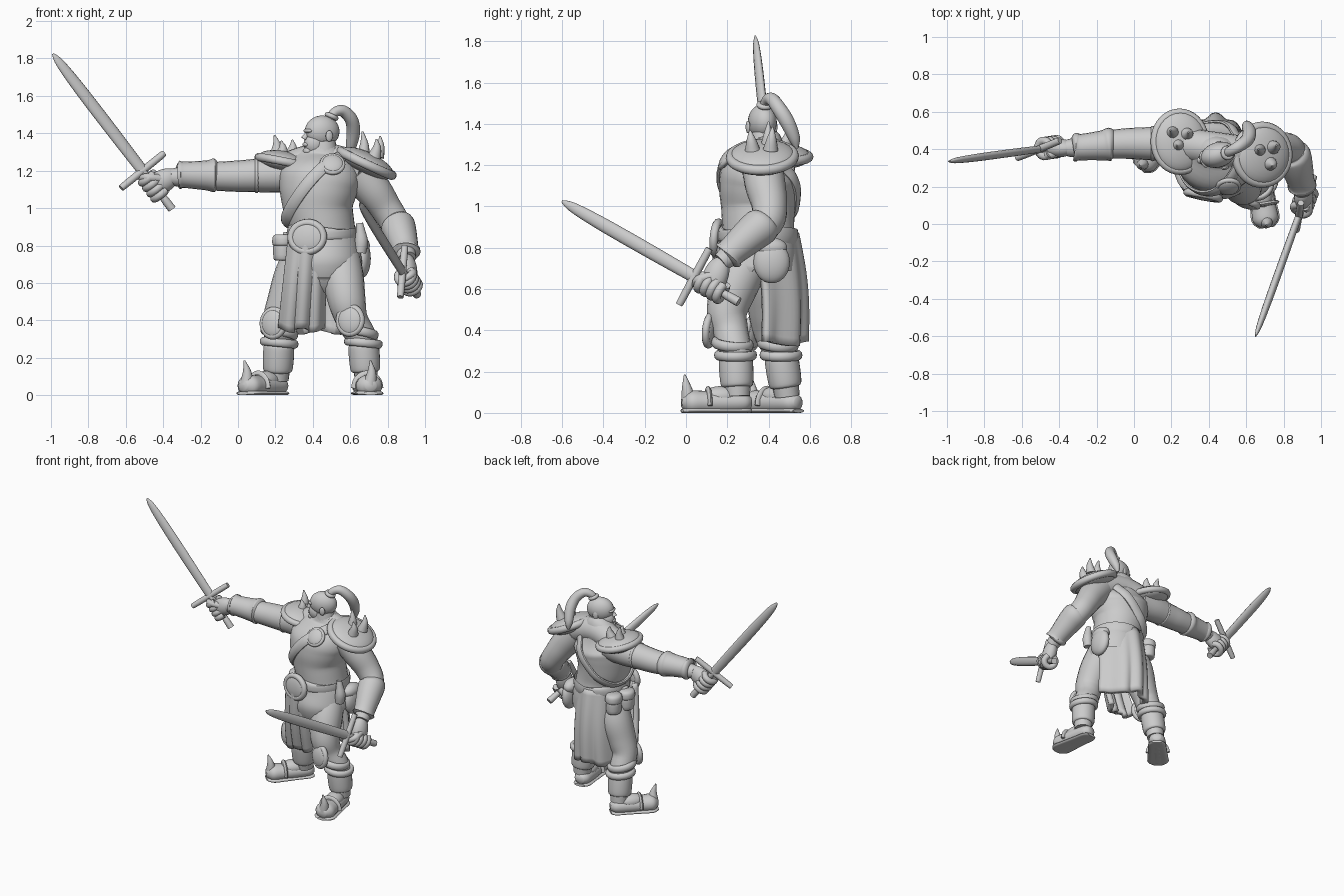
import bpy, bmesh, math
from mathutils import Vector, Matrix
from mathutils.bvhtree import BVHTree

cube = bpy.data.objects.get("Cube")
if cube:
    bpy.data.objects.remove(cube)

grey = bpy.data.materials.new("stone_grey")
grey.use_nodes = True
COLOR = (0.6, 0.6, 0.6, 1)
grey.diffuse_color = COLOR
grey.node_tree.nodes["Principled BSDF"].inputs["Base Color"].default_value = COLOR


def finish(name, bm):
    bmesh.ops.recalc_face_normals(bm, faces=bm.faces)
    mesh = bpy.data.meshes.new(name)
    bm.to_mesh(mesh)
    bm.free()
    for p in mesh.polygons:
        p.use_smooth = True
    mesh.set_sharp_from_angle(angle=math.radians(50))
    mesh.materials.append(grey)
    obj = bpy.data.objects.new(name, mesh)
    bpy.context.collection.objects.link(obj)
    return obj


def limb(name, pts, ref=(1, 0.1, 0.05), k=1, sides=20, steps=5, closed=False, hub=None, floor=False):
    """Smooth sweep through (x, y, z, radius[, depth ratio]) points."""
    P = [Vector(tuple(p) + (k,) * (5 - len(p))) for p in pts]
    n = len(P)
    get = (lambda i: P[i % n]) if closed else (lambda i: P[max(0, min(n - 1, i))])
    path = []
    for i in range(n if closed else n - 1):
        a, b, c, d = (get(i + j) for j in (-1, 0, 1, 2))
        for s in range(steps):
            t = s / steps
            path.append(0.5 * (2 * b + (c - a) * t + (2 * a - 5 * b + 4 * c - d) * t * t
                               + (3 * b - a - 3 * c + d) * t ** 3))
    if not closed:
        path.append(P[-1])
    m = len(path)
    pos = [Vector(q[:3]) for q in path]
    bm = bmesh.new()
    rings = []
    for i, q in enumerate(path):
        lo, hi = ((i - 1) % m, (i + 1) % m) if closed else (max(i - 1, 0), min(i + 1, m - 1))
        t = (pos[hi] - pos[lo]).normalized()
        u = pos[i] - Vector(hub) if hub else Vector(ref)
        u = (u - t * u.dot(t)).normalized()
        v = t.cross(u)
        ring = []
        for j in range(sides):
            a = math.tau * j / sides
            co = pos[i] + q[3] * (u * math.cos(a) + v * math.sin(a) * q[4])
            if floor:
                co.z = max(co.z, 0)
            ring.append(bm.verts.new(co))
        rings.append(ring)
    for i in range(m if closed else m - 1):
        A, B = rings[i], rings[(i + 1) % m]
        for j in range(sides):
            bm.faces.new((A[j], A[j - 1], B[j - 1], B[j]))
    if not closed:
        bm.faces.new(rings[0])
        bm.faces.new(rings[-1])
    return finish(name, bm)


def frame(normal, ref):
    z = Vector(normal).normalized()
    x = Vector(ref)
    x = (x - z * x.dot(z)).normalized()
    return Matrix((x, z.cross(x), z)).transposed()


def ball(name, c, size, normal=(0, 0, 1), ref=(1, 0.01, 0)):
    bm = bmesh.new()
    M = Matrix.Translation(c) @ frame(normal, ref).to_4x4() @ Matrix.Diagonal((*size, 1))
    bmesh.ops.create_uvsphere(bm, u_segments=28, v_segments=16, radius=1, matrix=M)
    return finish(name, bm)


def ring(name, c, normal, R, r, k=1, stretch=1):
    F = frame(normal, (1, 0.01, 0.02))
    c = Vector(c)
    pts = [(*(c + F @ Vector((R * math.cos(a), R * stretch * math.sin(a), 0))), r)
           for a in (math.tau * i / 12 for i in range(12))]
    return limb(name, pts, k=k, sides=10, steps=3, closed=True, hub=c)


def boss(name, c, normal, R, thick, stretch=1, rim=.2):
    """Domed disc with a raised rim."""
    ball(name, c, (R * 0.95, R * 0.95 * stretch, thick), normal, (1, 0.01, 0.02))
    ring(name + "_rim", c, normal, R * (1 - rim * .7), R * rim, 1, stretch)


def spike(name, base, tip, r):
    b, t = Vector(base), Vector(tip)
    mid = b.lerp(t, 0.5) + Vector((0.008, 0, 0))
    limb(name, [(*b, r), (*mid, r * 0.62), (*t, 0.004)], sides=12)


# Torso, shoulders and hips
torso = limb("torso", [(.46, .37, .66, .15, .85), (.46, .36, .78, .18, .95), (.45, .35, .9, .174, 1),
                       (.43, .35, 1, .188, .96), (.43, .35, 1.1, .21, .9), (.44, .36, 1.18, .212, .83),
                       (.45, .385, 1.28, .14, .65), (.46, .375, 1.35, .065, 1)],
             ref=(.99, -.15, 0), sides=32)
limb("shoulder_yoke", [(.24, .43, 1.2, .09), (.45, .4, 1.26, .09), (.66, .37, 1.2, .09)], ref=(0, 0, 1))
limb("hip_skirt", [(.46, .335, .7, .198, 1), (.46, .335, .71, .204, 1), (.46, .345, .78, .194, 1),
                   (.45, .35, .86, .18, 1)], ref=(.99, -.15, 0), sides=32)
limb("belt", [(.455, .35, .83, .18, 1.02), (.455, .35, .84, .19, 1.02), (.45, .348, .88, .19, 1.02),
              (.45, .348, .89, .18, 1.02)], ref=(.99, -.15, 0), sides=32, steps=3)
boss("belt_buckle", (.37, .152, .845), (-.2, -1, .08), .102, .026, .88)

# Strap laid on the torso, from left shoulder to right hip
bm = bmesh.new()
bm.from_mesh(torso.data)
tree = BVHTree.FromBMesh(bm)
bm.free()
hub = Vector((.44, .36, 1.12))
strap = []
for i in range(18):
    a = math.tau * i / 18
    d = (Vector((.66, 0, .75)) * math.cos(a) + Vector((.37, .93, 0)) * math.sin(a)).normalized()
    hit = tree.ray_cast(hub + d, -d)[0]
    strap.append((*(hit + d * .006), .015))
limb("chest_strap", strap, k=2.3, sides=10, steps=4, closed=True, hub=hub)
boss("strap_medallion", (.505, .2, 1.235), (.05, -.8, .6), .065, .026)

# Head, turned to the right
FACE = (-.95, -.3, 0)
ball("skull", (.45, .37, 1.41), (.095, .067, .085), ref=FACE)
ball("jaw", (.415, .36, 1.345), (.065, .052, .065), ref=FACE)
ball("brow", (.375, .345, 1.413), (.022, .045, .014), ref=FACE)
ball("chin", (.372, .345, 1.305), (.024, .028, .022), ref=FACE)
ball("mouth", (.362, .342, 1.34), (.016, .026, .014), ref=FACE)
spike("nose", (.352, .34, 1.37), (.365, .343, 1.42), .018)
limb("neck", [(.46, .38, 1.25, .085), (.455, .375, 1.36, .065)])
for name, s in (("right_ear", 1), ("left_ear", -1)):
    ball(name, (.468 - .02 * s, .366 + .066 * s, 1.385), (.02, .01, .03), ref=FACE)
ring("topknot_band", (.5, .38, 1.49), (.4, .1, .9), .026, .013)
limb("ponytail", [(.49, .375, 1.47, .022), (.515, .39, 1.51, .026), (.56, .415, 1.52, .031),
                  (.605, .45, 1.475, .035), (.617, .49, 1.41, .036), (.605, .525, 1.33, .028),
                  (.6, .535, 1.28, .008)], ref=(1, -1, 0))

# Spiked shoulder guards
for side, c, n, R, stretch, tips in (
        ("right", (.245, .44, 1.245), (.2, .03, 1), .153, 1.13,
         ((.195, .5, 1.39), (.29, .49, 1.365), (.23, .42, 1.36))),
        ("left", (.685, .37, 1.24), (.42, -.03, .9), .17, 1,
         ((.665, .4, 1.41), (.76, .42, 1.385), (.74, .31, 1.37)))):
    boss(side + "_shoulder_guard", c, n, R, .06, stretch, .15)
    for i, t in enumerate(tips):
        foot = Vector(t).lerp(Vector(c), .2)
        foot.z = Vector(c).z + .035
        spike(f"{side}_shoulder_spike_{i}", foot, t, .037)

# Arms with bracers
limb("right_arm", [(.32, .42, 1.19, .105), (.2, .43, 1.18, .098), (.1, .43, 1.175, .09), (.04, .43, 1.172, .086),
                   (-.05, .43, 1.17, .081), (-.2, .42, 1.17, .07), (-.36, .405, 1.165, .045)], ref=(0, 0, 1))
limb("right_bracer", [(-.11, .425, 1.175, .074), (-.13, .425, 1.175, .09), (-.17, .42, 1.175, .08),
                      (-.29, .41, 1.178, .07), (-.31, .41, 1.178, .076), (-.325, .408, 1.178, .055)],
     ref=(0, 0, 1))
ring("right_sleeve_band", (.1, .43, 1.175), (1, 0, 0), .085, .01)
limb("left_arm", [(.64, .37, 1.19, .1), (.72, .385, 1.1, .098), (.79, .405, 1, .086), (.84, .39, .92, .08),
                  (.875, .29, .83, .07), (.905, .17, .73, .047)], ref=(0, 1, .3))
limb("left_bracer", [(.845, .385, .925, .078), (.855, .365, .905, .092), (.87, .31, .86, .087),
                     (.895, .22, .78, .072), (.898, .205, .765, .078), (.9, .195, .757, .055)], ref=(1, 0, 0))

# Swords with gripping hands
for side, guard, tip, bar, wrist in (
        ("right", (-.51, .4, 1.2), (-.99, .335, 1.825), (.255, .1, .18), (-.35, .405, 1.17)),
        ("left", (.88, .04, .66), (.65, -.6, 1.025), (.01, .09, .225), (.905, .17, .73))):
    g, t, b, w = (Vector(v) for v in (guard, tip, bar, wrist))
    d = (t - g).normalized()
    b = (b - d * b.dot(d)).normalized()
    along = lambda f, r: (*g.lerp(t, f), r)
    limb(side + "_blade", [along(0, .031), along(.35, .034), along(.7, .033), along(.92, .024), along(1, .006)],
         ref=b, k=.6, sides=12)
    limb(side + "_crossguard", [(*(g + b * s), r) for s, r in
                                ((-.155, .017), (-.13, .019), (0, .02), (.13, .019), (.155, .017))], ref=d, sides=12)
    limb(side + "_grip", [(*(g - d * s), r) for s, r in
                          ((0, .02), (.16, .019), (.2, .022), (.26, .023))], ref=b, sides=12)
    grip = g - d * .1
    back = w - grip
    back = (back - d * back.dot(d)).normalized()
    side_v = d.cross(back)
    ball(side + "_palm", grip.lerp(w, .42), (.1, .05, .062), normal=side_v.cross(w - grip), ref=w - grip)
    for i in range(4):
        c = grip + d * (.051 - .036 * i)
        arc = [(*(c + (back * math.cos(a) + side_v * math.sin(a)) * .042), .022)
               for a in (math.radians(20 + 50 * j) for j in range(7))]
        limb(f"{side}_finger_{i}", arc, ref=d, sides=10, steps=3)
    limb(side + "_thumb", [(*(grip + back * .06 + side_v * -.02), .024), (*(grip + d * .06 - side_v * .04), .022),
                           (*(grip + d * .075 - back * .035), .015)], ref=back + d * .3, sides=10)

# Legs, shin cuffs, knee guards and boots
for side, leg, knee, n, heel, toe in (
        ("left", [(.54, .34, .8, .1), (.56, .25, .64, .111), (.583, .2, .5, .1), (.61, .215, .4, .086),
                  (.67, .24, .28, .078), (.685, .25, .08, .06)],
         (.6, .115, .4), (-.3, -.95, .1), (.66, .315), (.71, -.02)),
        ("right", [(.37, .38, .8, .1), (.31, .4, .64, .115), (.255, .4, .5, .1), (.22, .41, .4, .086),
                   (.22, .46, .28, .078), (.21, .49, .08, .06)],
         (.19, .32, .385), (-.45, -.88, .1), (.245, .545), (.025, .3))):
    limb(side + "_leg", leg, ref=(1, 0, 0))
    top, bot = Vector(leg[4][:3]), Vector(leg[5][:3])
    limb(side + "_shin_cuff", [(*top.lerp(bot, f), r) for f, r in
                               ((.05, .072), (.1, .082), (.45, .083), (.72, .078), (.78, .064))])
    ring(side + "_lower_band", top, (.1, 0, 1), .086, .018, 1.3)
    ring(side + "_upper_band", top + Vector((-.02 if side == "left" else 0, -.015, .055)), (.2, .1, 1), .085, .018, 1.4)
    boss(side + "_knee_guard", knee, n, .076, .032, 1.12, .24)
    h, t = Vector((*heel, 0)), Vector((*toe, 0))
    across = (t - h).cross(Vector((0, 0, 1)))
    for part, z, k, rs in (("boot", .05, .85, (.03, .056, .064, .066, .068, .03)),
                           ("sole", .01, .24, (.04, .062, .066, .073, .075, .04))):
        pts = [(*(h.lerp(t, f) + Vector((0, 0, z))), r) for f, r in zip((0, .1, .35, .65, .88, 1), rs)]
        limb(f"{side}_{part}", pts, ref=across, k=k, floor=True)
    ball(side + "_instep", h.lerp(t, .42) + Vector((0, 0, .08)), (.1, .058, .05), ref=t - h)
    limb(side + "_boot_strap", [(*(h.lerp(t, .62) + across.normalized() * .066 * math.cos(a)
                                   + Vector((0, 0, .035 + .075 * math.sin(a)))), .012)
                                for a in (math.pi * i / 6 for i in range(7))], ref=t - h, k=1.8, sides=8)
    spike(side + "_toe_spike", h.lerp(t, .9) + Vector((0, 0, .06)), h.lerp(t, .96) + Vector((0, 0, .185)), .038)


def cloth(name, top, bottom, w0, w1, wrap, folds, out):
    """Hanging pleated panel that wraps round the body."""
    bm = bmesh.new()
    bmesh.ops.create_grid(bm, x_segments=36, y_segments=14, size=1)
    a, b = Vector(top), Vector(bottom)
    for v in bm.verts:
        u, f = v.co.x, (1 - v.co.y) / 2
        c = a.lerp(b, f)
        pleat = .012 * (.25 + f) * math.cos(folds * math.pi * u)
        v.co = (c.x + u * (w0 + (w1 - w0) * f), c.y + out * (pleat - wrap * u * u + .02 * math.sin(math.pi * f)),
                c.z + .012 * math.cos(2 * math.pi * u) * f)
    obj = finish(name, bm)
    mod = obj.modifiers.new("thickness", "SOLIDIFY")
    mod.thickness = .04
    mod.offset = 0


# Hanging cloths and hip pouches
cloth("front_cloth", (.37, .15, .83), (.34, .225, .35), .09, .112, .05, 3, -1)
cloth("back_cloth", (.44, .525, .87), (.435, .56, .335), .18, .205, .2, 4, 1)
ball("left_pouch", (.665, .415, .73), (.045, .088, .102))
ball("left_pouch_flap", (.655, .41, .8), (.05, .08, .05))
limb("left_flask", [(.655, .27, .76, .03), (.66, .27, .82, .035), (.655, .27, .88, .025), (.65, .27, .92, .018)])
for name, x, y in (("right_pouch", .24, .36), ("right_back_pouch", .27, .47)):
    limb(name, [(x, y, .72, .035), (x, y, .73, .05), (x, y, .8, .052), (x, y, .81, .045)], k=1.1, steps=3)
    limb(name + "_flap", [(x, y, .8, .05), (x, y, .81, .057), (x, y, .845, .055), (x, y, .86, .04)], k=1.1, steps=3)
